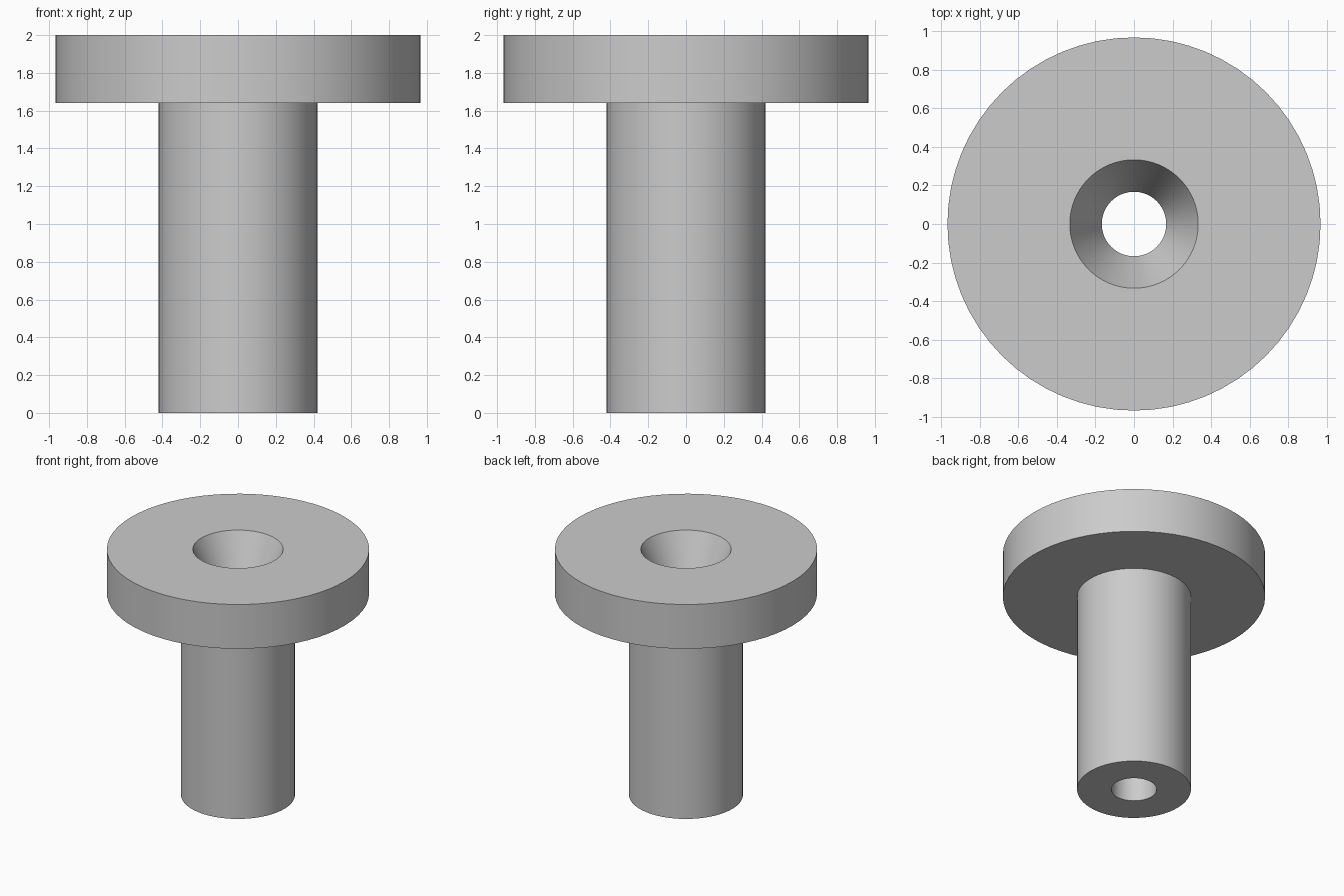
import bpy, bmesh, math
from mathutils import Vector

cube = bpy.data.objects.get("Cube")
if cube:
    bpy.data.objects.remove(cube, do_unlink=True)

SEGMENTS = 64
HEIGHT = 2.0
FLANGE_BOTTOM = 1.64
FLANGE_R, SHAFT_R = 0.967, 0.42
SINK_R, BORE_R = 0.333, 0.167

# Plain grey material
grey = bpy.data.materials.new("plain grey")
grey.use_nodes = True
colour = (0.6, 0.6, 0.6, 1.0)
grey.diffuse_color = colour
grey.node_tree.nodes["Principled BSDF"].inputs["Base Color"].default_value = colour


def lathe(name, profile):
    """Revolve a closed (radius, height) profile around the z axis."""
    bm = bmesh.new()
    verts = [bm.verts.new((r, 0, z)) for r, z in profile]
    edges = [bm.edges.new((v, verts[(i + 1) % len(verts)])) for i, v in enumerate(verts)]
    bmesh.ops.spin(bm, geom=verts + edges, cent=Vector(), axis=Vector((0, 0, 1)),
                   angle=math.tau, steps=SEGMENTS, use_merge=False)
    bmesh.ops.remove_doubles(bm, verts=bm.verts[:], dist=1e-4)
    bmesh.ops.recalc_face_normals(bm, faces=bm.faces[:])
    mesh = bpy.data.meshes.new(name)
    bm.to_mesh(mesh)
    bm.free()
    mesh.materials.append(grey)
    obj = bpy.data.objects.new(name, mesh)
    bpy.context.collection.objects.link(obj)
    return obj


# Flanged sleeve: shaft, wide head, countersink and through bore
sleeve = lathe("flanged_sleeve", [
    (BORE_R, 0), (SHAFT_R, 0),
    (SHAFT_R, FLANGE_BOTTOM), (FLANGE_R, FLANGE_BOTTOM),
    (FLANGE_R, HEIGHT), (SINK_R, HEIGHT),
    (BORE_R, FLANGE_BOTTOM),
])

# Smooth round walls with crisp rims
bpy.ops.object.select_all(action='DESELECT')
sleeve.select_set(True)
bpy.context.view_layer.objects.active = sleeve
bpy.ops.object.shade_smooth_by_angle(angle=math.radians(20))
